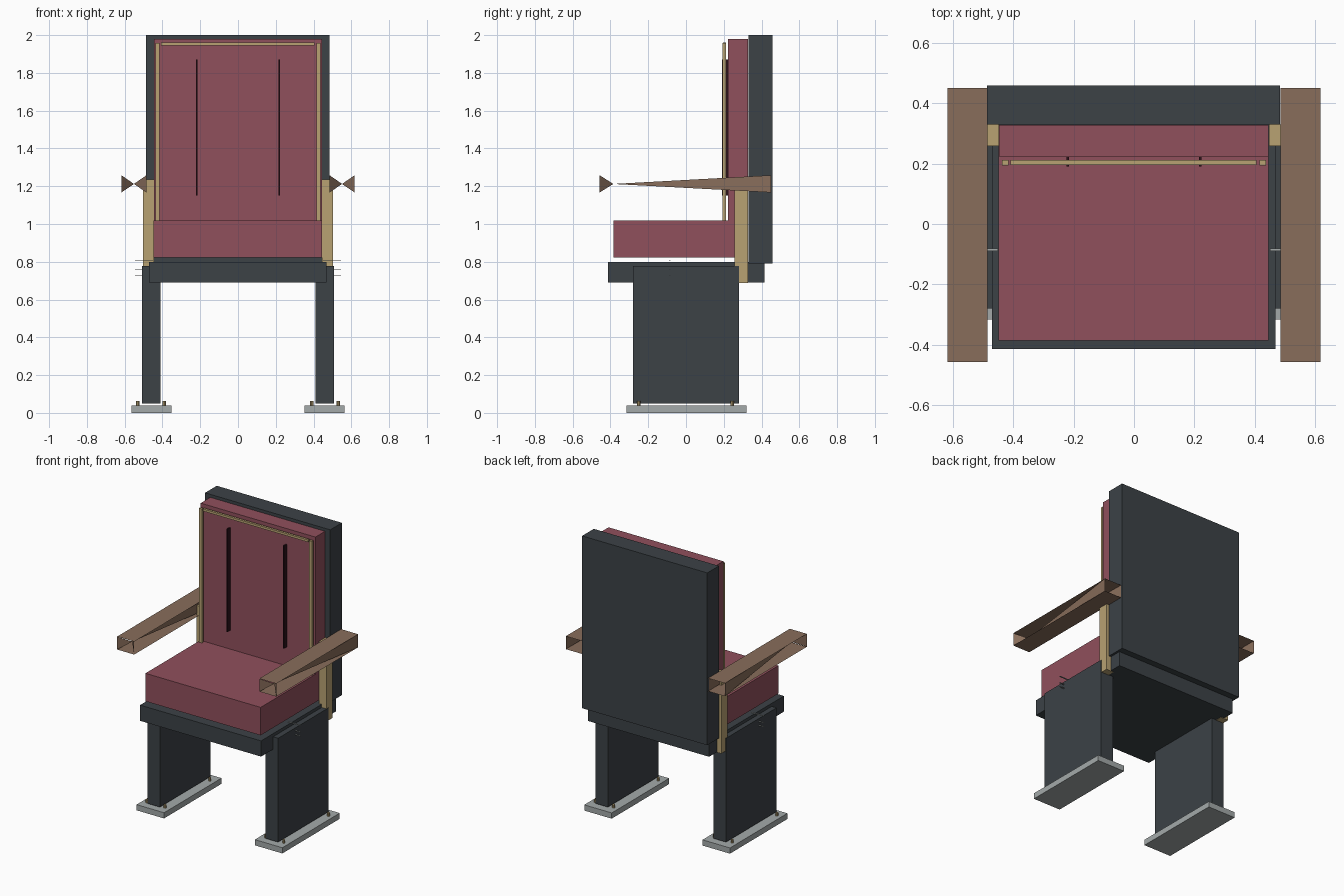
import bpy
import bmesh

cube = bpy.data.objects.get("Cube")
if cube:
    bpy.data.objects.remove(cube, do_unlink=True)


def material(name, rgb):
    m = bpy.data.materials.new(name)
    m.use_nodes = True
    m.diffuse_color = (*rgb, 1)
    m.node_tree.nodes["Principled BSDF"].inputs["Base Color"].default_value = (*rgb, 1)
    return m


RED = material("red upholstery", (0.28, 0.08, 0.107))
DARK = material("charcoal frame", (0.045, 0.054, 0.062))
GOLD = material("pale brass", (0.48, 0.36, 0.17))
WOOD = material("brown wood", (0.25, 0.155, 0.105))
GREY = material("grey metal", (0.37, 0.4, 0.4))
SEAM = material("dark seam", (0.025, 0.006, 0.01))


def finish(name, bm, mat):
    mesh = bpy.data.meshes.new(name)
    bm.to_mesh(mesh)
    bm.free()
    mesh.materials.append(mat)
    obj = bpy.data.objects.new(name, mesh)
    bpy.context.collection.objects.link(obj)
    return obj


def box(name, mat, x, y, z):
    """Box between the (low, high) limits on each axis."""
    bm = bmesh.new()
    bmesh.ops.create_cube(bm, size=1)
    for v in bm.verts:
        v.co = [(lo + hi) / 2 + c * (hi - lo) for c, (lo, hi) in zip(v.co, (x, y, z))]
    return finish(name, bm, mat)


def side_box(name, mat, s, x, y, z):
    """Box placed on the left (s = 1) or right (s = -1) of the chair."""
    return box(name, mat, sorted((s * x[0], s * x[1])), y, z)


def armrest(name, s):
    """Top and bottom sheets joined by webs that pinch to one point near the front."""
    bm = bmesh.new()
    corners = [(0.485, -0.457), (0.617, -0.457), (0.617, 0.45), (0.485, 0.45)]
    low = [bm.verts.new((s * x, y, 1.167)) for x, y in corners]
    high = [bm.verts.new((s * x, y, 1.258)) for x, y in corners]
    pinch = bm.verts.new((s * 0.551, -0.385, 1.212))
    bm.faces.new(low[::-1])
    bm.faces.new(high)
    for a, b in zip(low, high):
        bm.faces.new((a, b, pinch))
    if s < 0:
        bmesh.ops.reverse_faces(bm, faces=bm.faces[:])
    return finish(name, bm, WOOD)


def bolt(name, x, y):
    bm = bmesh.new()
    bmesh.ops.create_cone(bm, cap_ends=True, segments=8, radius1=0.009,
                          radius2=0.009, depth=0.024)
    bmesh.ops.translate(bm, verts=bm.verts, vec=(x, y, 0.05))
    return finish(name, bm, GOLD)


# Seat and back
box("seat_base", DARK, (-0.47, 0.468), (-0.413, 0.415), (0.69, 0.8))
box("seat_cushion", RED, (-0.448, 0.445), (-0.385, 0.328), (0.822, 1.018))
box("back_frame", DARK, (-0.486, 0.484), (0.33, 0.459), (0.792, 2.0))
box("back_cushion", RED, (-0.445, 0.445), (0.222, 0.328), (1.018, 1.98))

# Brass trim bar across the top of the back cushion
box("top_trim", GOLD, (-0.408, 0.405), (0.195, 0.211), (1.944, 1.96))

for s, side in ((1, "left"), (-1, "right")):
    # Back trim, seams and posts
    side_box(f"{side}_trim", GOLD, s, (0.416, 0.437), (0.193, 0.211), (1.018, 1.958))
    side_box(f"{side}_seam", SEAM, s, (0.215, 0.223), (0.19, 0.223), (1.15, 1.87))
    side_box(f"{side}_post", GOLD, s, (0.446, 0.504), (0.258, 0.329), (0.688, 1.235))
    armrest(f"{side}_armrest", s)

    # Leg panel on its foot plate
    side_box(f"{side}_leg", DARK, s, (0.41, 0.507), (-0.28, 0.28), (0.05, 0.778))
    side_box(f"{side}_foot_plate", GREY, s, (0.352, 0.565), (-0.316, 0.32), (0, 0.04))
    for i, y in enumerate((-0.25, 0.245)):
        for j, x in enumerate((0.39, 0.53)):
            bolt(f"{side}_bolt_{i}_{j}", s * x, y)

    # Thin hinge plates beside the seat base
    for i, z in enumerate((0.728, 0.756, 0.803)):
        side_box(f"{side}_hinge_plate_{i}", GREY, s, (0.45, 0.545),
                 (-0.09, -0.081), (z, z + 0.003))
